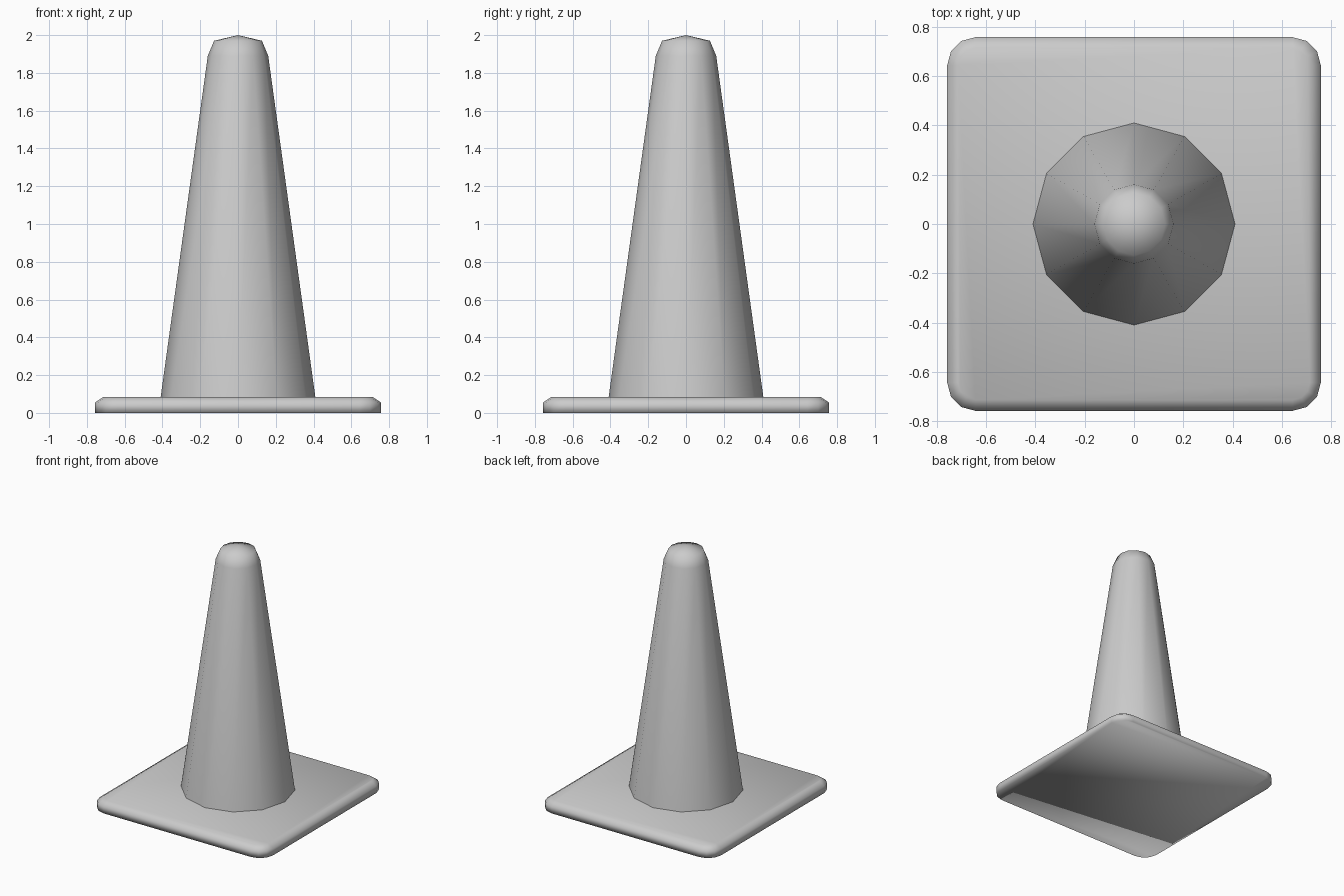
import bpy, bmesh
from math import cos, sin, pi

cube = bpy.data.objects.get("Cube")
if cube:
    bpy.data.objects.remove(cube)

grey = bpy.data.materials.new("plain grey")
grey.use_nodes = True
grey.diffuse_color = (0.6, 0.6, 0.6, 1)
grey.node_tree.nodes["Principled BSDF"].inputs["Base Color"].default_value = (0.6, 0.6, 0.6, 1)


def circle(radius, z, sides=12):
    return [(radius * cos(2 * pi * i / sides), radius * sin(2 * pi * i / sides), z)
            for i in range(sides)]


def rounded_square(radius, z, centre=0.643, steps=3):
    """Square outline whose corners are arcs around (+-centre, +-centre)."""
    points = []
    for corner in range(4):
        mid = pi / 4 + corner * pi / 2
        sx, sy = (1 if cos(mid) > 0 else -1), (1 if sin(mid) > 0 else -1)
        for i in range(steps + 1):
            a = corner * pi / 2 + i * pi / 2 / steps
            points.append((sx * centre + radius * cos(a), sy * centre + radius * sin(a), z))
    return points


def loft(name, outlines, apex=None):
    """Skin stacked outlines; with an apex it is pointed and open below, else capped."""
    bm = bmesh.new()
    rings = [[bm.verts.new(p) for p in outline] for outline in outlines]
    count = len(rings[0])
    for low, high in zip(rings, rings[1:]):
        for i in range(count):
            j = (i + 1) % count
            bm.faces.new((low[i], low[j], high[j], high[i]))
    if apex:
        tip = bm.verts.new(apex)
        for i in range(count):
            bm.faces.new((rings[-1][i], rings[-1][(i + 1) % count], tip))
    else:
        bm.faces.new(rings[-1])
        bm.faces.new(rings[0][::-1])
    for face in bm.faces:
        face.smooth = True
    mesh = bpy.data.meshes.new(name)
    bm.to_mesh(mesh)
    bm.free()
    mesh.materials.append(grey)
    bpy.context.collection.objects.link(bpy.data.objects.new(name, mesh))


# Thin square foot with rounded corners and a chamfered top
loft("base_plate", [rounded_square(0.114, 0), rounded_square(0.114, 0.055),
                    rounded_square(0.07, 0.084)])

# Tapered twelve-sided body with a rounded tip
loft("cone_body", [circle(0.41, 0.08), circle(0.16, 1.89), circle(0.127, 1.97)],
     apex=(0, 0, 2))
